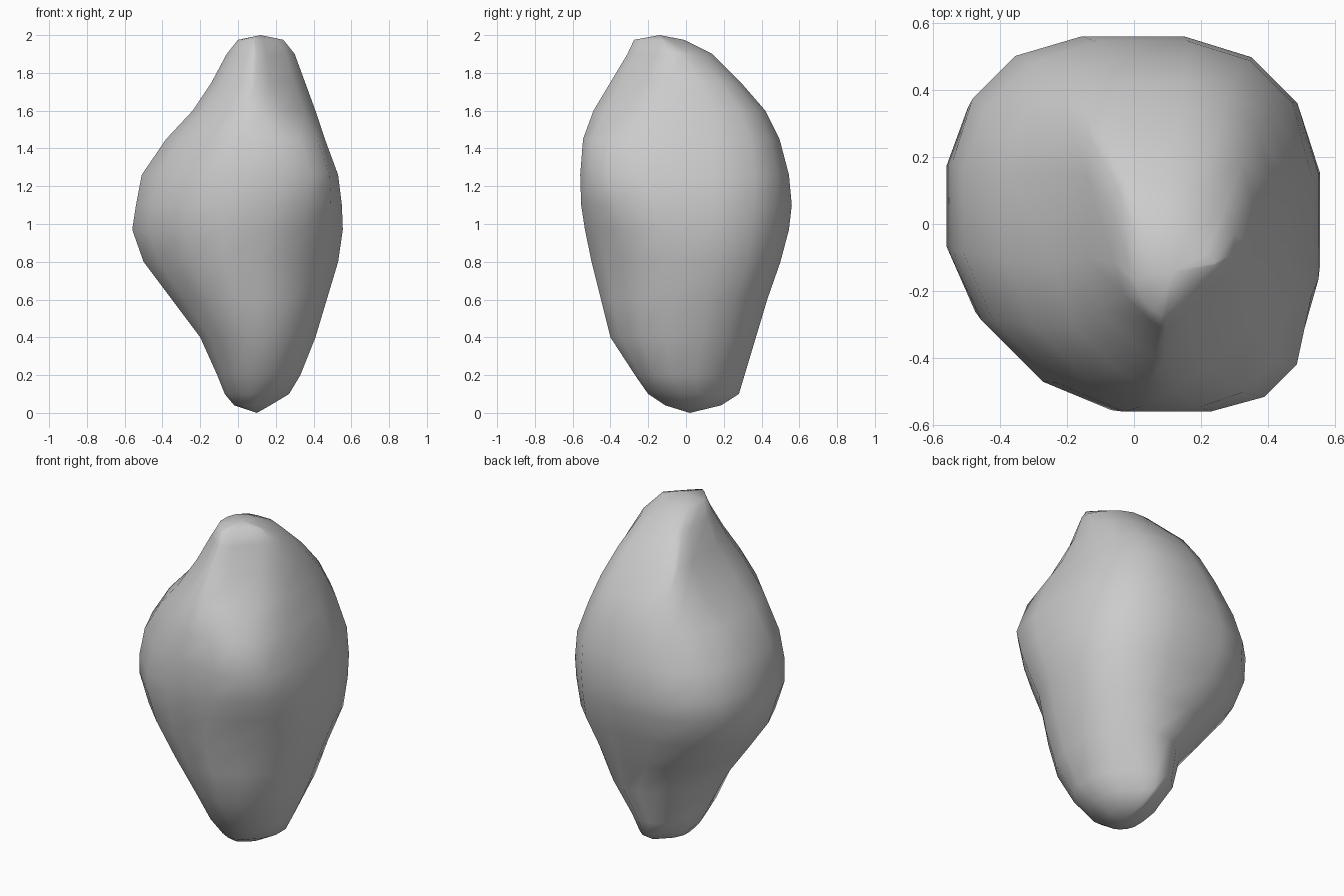
import bpy, bmesh, math

if "Cube" in bpy.data.objects:
    bpy.data.objects.remove(bpy.data.objects["Cube"])

# Rock profile: height, then its reach in eight compass directions
# (E, NE, N, NW, W, SW, S, SE; +x is E and +y is N)
LEVELS = [
    (0.04, .17, .20, .20, .07, .02, .05, .11, .14),
    (0.10, .27, .27, .28, .15, .07, .11, .20, .24),
    (0.20, .33, .31, .31, .22, .11, .18, .27, .33),
    (0.40, .41, .41, .37, .25, .20, .275, .40, .425),
    (0.60, .47, .48, .43, .39, .35, .38, .45, .475),
    (0.80, .53, .565, .50, .535, .50, .475, .50, .51),
    (0.97, .555, .59, .545, .595, .56, .52, .535, .57),
    (1.10, .55, .60, .56, .605, .54, .525, .555, .61),
    (1.26, .53, .59, .545, .555, .51, .50, .56, .64),
    (1.45, .46, .53, .495, .46, .38, .43, .545, .585),
    (1.60, .41, .46, .42, .375, .24, .345, .49, .46),
    (1.75, .355, .355, .29, .28, .14, .25, .40, .36),
    (1.90, .30, .215, .14, .11, .06, .17, .31, .295),
    (1.975, .24, .09, -.01, -.05, .00, .14, .275, .26),
]
N = 8


def section(reach):
    """Rounded octagon whose sides lie at the given reach in each direction."""
    r = list(reach)
    for i in range(N):
        r[i] = min(r[i], (r[i - 1] + r[(i + 1) % N]) / math.sqrt(2) - 0.005)
    corners = []
    for i in range(N):
        a, b = i * math.pi / 4, (i + 1) * math.pi / 4
        ra, rb = r[i], r[(i + 1) % N]
        s = math.sin(b - a)
        corners.append(((ra * math.sin(b) - rb * math.sin(a)) / s,
                        (rb * math.cos(a) - ra * math.cos(b)) / s))
    pts = []
    for i in range(N):
        (x0, y0), (x1, y1) = corners[i - 1], corners[i]
        for t in (0.24, 0.76):
            pts.append((x0 + (x1 - x0) * t, y0 + (y1 - y0) * t))
    return pts


# Loft the sections
bm = bmesh.new()
rings = [[bm.verts.new((x, y, z)) for x, y in section(reach)] for z, *reach in LEVELS]
count = 2 * N
for low, high in zip(rings, rings[1:]):
    for i in range(count):
        j = (i + 1) % count
        bm.faces.new((low[i], low[j], high[j], high[i]))

# Close bottom and top with shallow fans
for ring, tip in ((rings[0], (.10, .02, 0)), (rings[-1], (.12, -.14, 2.0))):
    c = bm.verts.new(tip)
    for i in range(count):
        bm.faces.new((ring[i], ring[(i + 1) % count], c))
bmesh.ops.recalc_face_normals(bm, faces=bm.faces)
for f in bm.faces:
    f.smooth = True

mesh = bpy.data.meshes.new("rock")
bm.to_mesh(mesh)
bm.free()
rock = bpy.data.objects.new("rock", mesh)
bpy.context.collection.objects.link(rock)
